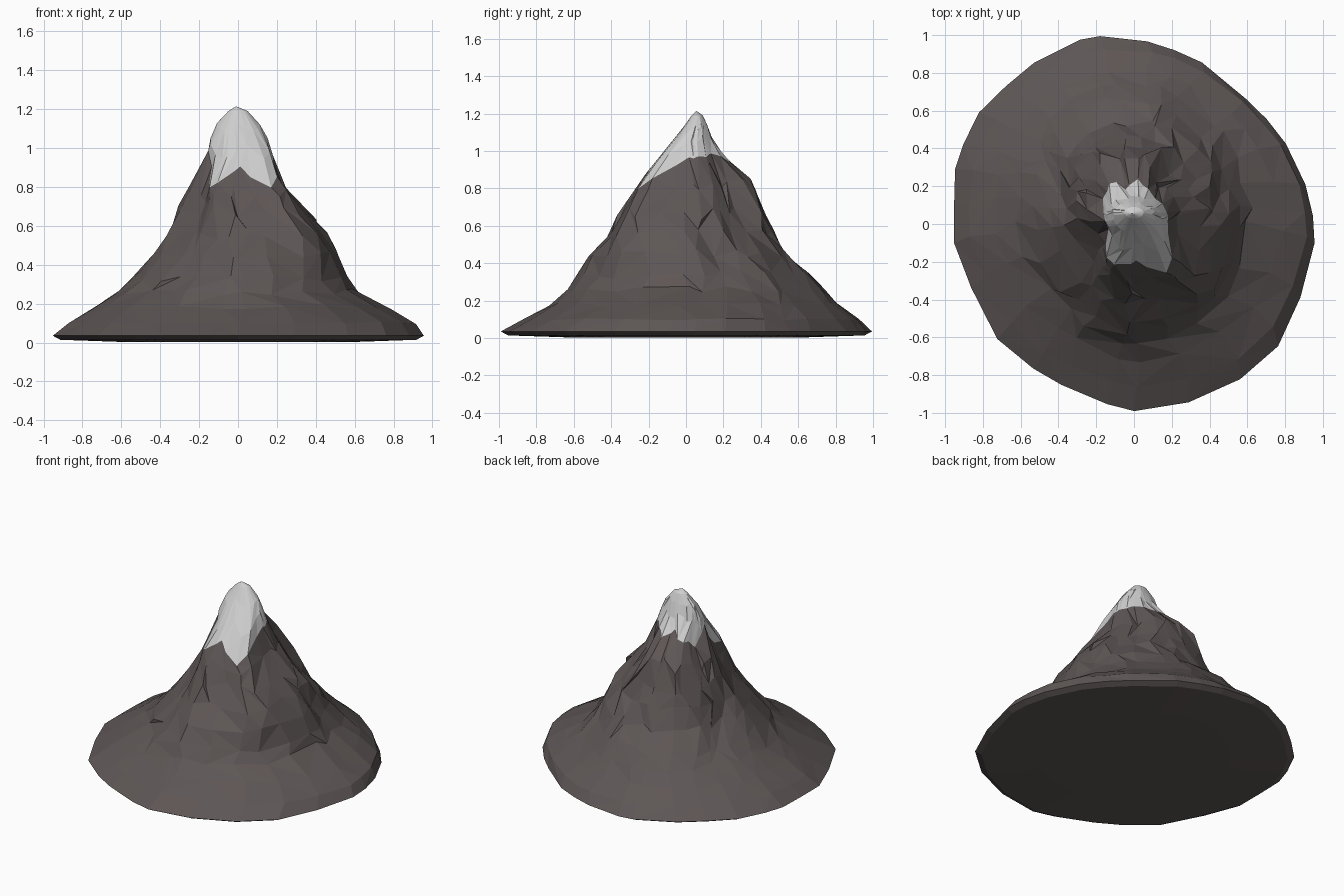
import bpy, bmesh, math, random
from mathutils import Vector

random.seed(11)
if "Cube" in bpy.data.objects:
    bpy.data.objects.remove(bpy.data.objects["Cube"])


def material(name, colour):
    m = bpy.data.materials.new(name)
    m.use_nodes = True
    m.diffuse_color = (*colour, 1)
    m.node_tree.nodes["Principled BSDF"].inputs["Base Color"].default_value = (*colour, 1)
    return m


# Slope profile: height, then reach to left, right, front and back
PROFILE = [
    (0.03, -0.96, 0.96, -1.0, 1.0), (0.1, -0.87, 0.92, -0.87, 0.93),
    (0.19, -0.72, 0.75, -0.71, 0.82), (0.26, -0.61, 0.61, -0.63, 0.75),
    (0.34, -0.53, 0.55, -0.59, 0.67), (0.45, -0.43, 0.51, -0.5, 0.55),
    (0.56, -0.36, 0.45, -0.41, 0.48), (0.7, -0.31, 0.35, -0.32, 0.42),
    (0.8, -0.26, 0.24, -0.26, 0.37), (0.88, -0.17, 0.19, -0.21, 0.33),
    (0.96, -0.16, 0.18, -0.15, 0.21), (1.04, -0.145, 0.155, -0.085, 0.15),
    (1.12, -0.115, 0.115, -0.02, 0.125), (1.19, -0.05, 0.05, 0.03, 0.09),
]
# Foot outline, counter-clockwise from the left flank
FOOT = [(0.96, -0.1), (0.95, 0.04), (0.91, 0.2), (0.81, 0.41), (0.71, 0.54), (0.6, 0.65),
        (0.37, 0.85), (0.22, 0.92), (0.07, 0.97), (-0.19, 1.0), (-0.3, 0.98),
        (-0.55, 0.85), (-0.7, 0.72), (-0.84, 0.58), (-0.92, 0.41), (-0.96, 0.28),
        (-0.96, 0.09), (-0.96, -0.1), (-0.87, -0.33), (-0.74, -0.6), (-0.55, -0.76),
        (-0.4, -0.85), (-0.15, -0.96), (0, -1), (0.3, -0.95), (0.58, -0.82),
        (0.78, -0.64), (0.89, -0.38)]
# Gullies and ridges: angle, height, angular spread, height spread, strength
CRAGS = [(42, 0.75, 18, 0.22, -0.28), (212, 0.74, 20, 0.22, -0.28), (238, 0.55, 10, 0.2, -0.06),
         (315, 0.88, 19, 0.2, 0.3), (316, 0.55, 18, 0.18, 0.15), (130, 0.82, 17, 0.2, 0.2),
         (135, 0.5, 17, 0.15, 0.08), (255, 0.7, 12, 0.25, 0.07), (80, 0.6, 10, 0.15, -0.08),
         (20, 0.4, 12, 0.1, -0.08), (155, 0.4, 14, 0.1, -0.05), (225, 0.33, 14, 0.1, -0.06)]
# Snow line height at even angles, from the left flank round
SNOW = [0.96, 0.97, 0.98, 1.0, 0.97, 0.94, 0.98, 0.94, 0.93, 0.87,
        1.0, 0.93, 0.82, 0.8, 0.85, 0.9, 0.85, 0.8, 0.86, 0.95]
SIDES = len(FOOT)


def surface(t, z):
    """Point on the slope in direction t at height z, with its crags."""
    low, high = PROFILE[-2:]
    for p, q in zip(PROFILE, PROFILE[1:]):
        if z <= q[0]:
            low, high = p, q
            break
    f = max(0, (z - low[0]) / (high[0] - low[0]))
    left, right, front, back = [a + (b - a) * f for a, b in zip(low[1:], high[1:])]
    k = 1
    for angle, height, spread, tall, strength in CRAGS:
        away = (math.degrees(t) - angle + 180) % 360 - 180
        k += strength * math.exp(-(away / spread) ** 2 - ((z - height) / tall) ** 2)
    return Vector(((left + right) / 2 + (right - left) / 2 * math.cos(t) * k,
                   (front + back) / 2 + (back - front) / 2 * math.sin(t) * k, z))


def snow_height(t):
    f = (t / math.tau * len(SNOW)) % len(SNOW)
    i = int(f)
    return SNOW[i] + (SNOW[(i + 1) % len(SNOW)] - SNOW[i]) * (f - i)


bm = bmesh.new()


def ring(height, rough=0.0):
    """Ring of points over the foot outline; height is a function of direction."""
    verts = []
    for x, y in FOOT:
        t = math.atan2(y, x)
        # The foot's irregular outline fades out up the slope
        outline = math.hypot(x, y) / surface(t, 0.03).length - 1
        t += rough * random.uniform(-1.7, 1.7)
        z = height(t) + rough * random.uniform(-0.6, 0.6)
        k = 1 + rough * random.uniform(-0.9, 0.6) + outline * max(0, 1 - z / 0.45)
        p = surface(t, z)
        verts.append(bm.verts.new((p.x * k, p.y * k, z)))
    return verts


def bridge(a, b, index):
    """Join two rings with randomly split facets."""
    for i in range(SIDES):
        j = (i + 1) % SIDES
        if random.random() < 0.5:
            tris = [(a[i], a[j], b[j]), (a[i], b[j], b[i])]
        else:
            tris = [(a[i], a[j], b[i]), (a[j], b[j], b[i])]
        for tri in tris:
            bm.faces.new(tri).material_index = index


# Slightly rounded underside, up to the foot
foot = ring(lambda t: 0.035)
last = foot
for scale, z in [(0.96, 0.014), (0.6, 0.002)]:
    current = [bm.verts.new((v.co.x * scale, v.co.y * scale, z)) for v in foot]
    bridge(current, last, 0)
    last = current
bm.faces.new(last[::-1])

# Rock slope, from gentle apron to steep crags
last = foot
for h, rough in [(0.1, 0.01), (0.18, 0.018), (0.26, 0.03), (0.34, 0.045),
                 (0.45, 0.05), (0.56, 0.055), (0.67, 0.06)]:
    current = ring(lambda t: h, rough)
    bridge(last, current, 0)
    last = current
for f, rough in [(0.5, 0.05), (1.0, 0.015)]:
    current = ring(lambda t: 0.67 + (snow_height(t) - 0.67) * f, rough)
    bridge(last, current, 0)
    last = current

# Snow cap above the jagged line
for f, rough in [(0.4, 0.04), (0.75, 0.03), (1.0, 0.0)]:
    current = ring(lambda t: snow_height(t) + (1.19 - snow_height(t)) * f, rough)
    bridge(last, current, 1)
    last = current
tip = bm.verts.new((-0.01, 0.055, 1.215))
for i in range(SIDES):
    bm.faces.new((last[i], last[(i + 1) % SIDES], tip)).material_index = 1

bmesh.ops.recalc_face_normals(bm, faces=bm.faces)
mesh = bpy.data.meshes.new("mountain")
bm.to_mesh(mesh)
bm.free()
mesh.materials.append(material("brown_rock", (0.111, 0.093, 0.092)))
mesh.materials.append(material("pale_snow", (0.62, 0.62, 0.62)))
mountain = bpy.data.objects.new("mountain", mesh)
bpy.context.collection.objects.link(mountain)
